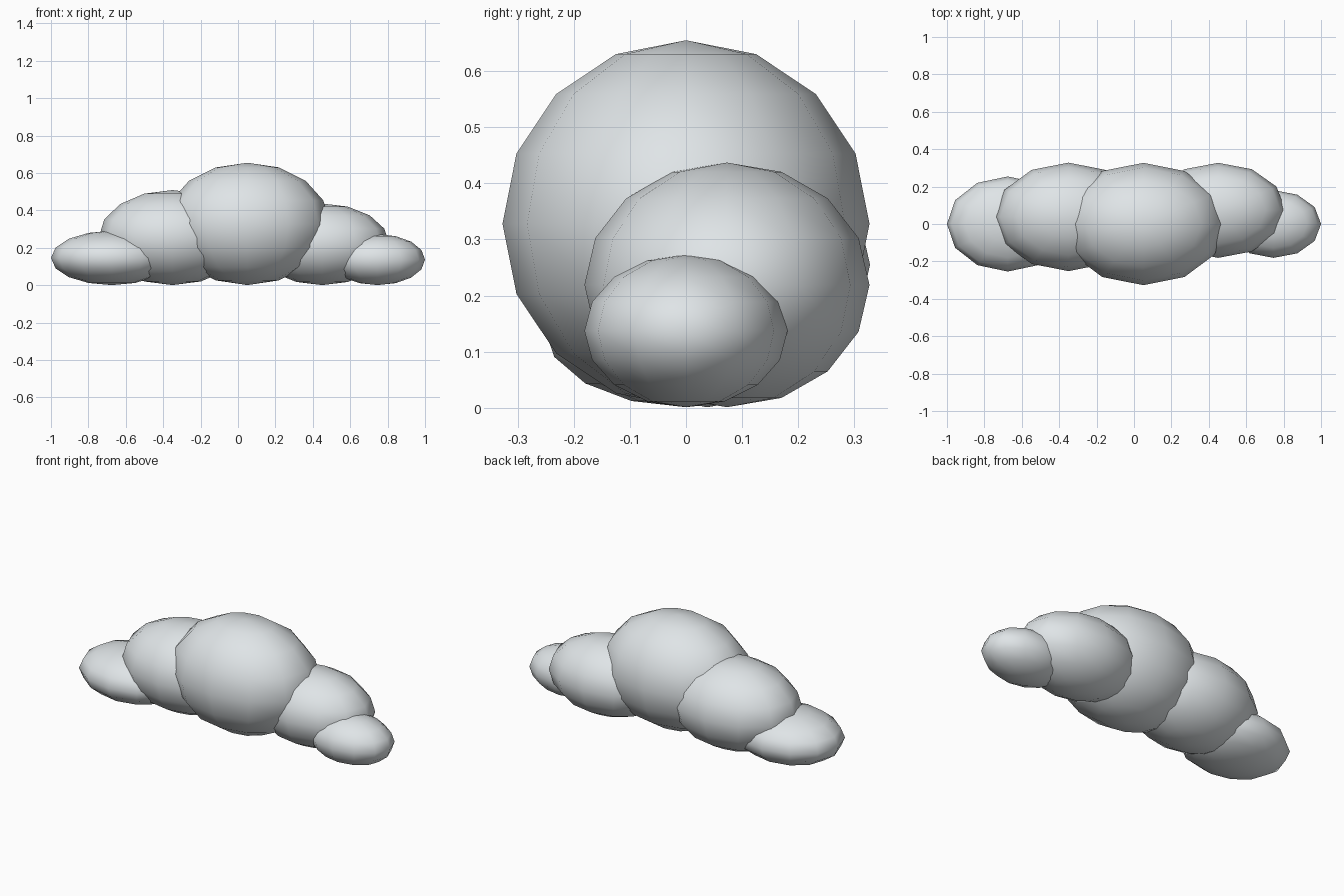
import bpy

if "Cube" in bpy.data.objects:
    bpy.data.objects.remove(bpy.data.objects["Cube"])

# One pale cloud colour
white = bpy.data.materials.new("cloud_white")
white.diffuse_color = (0.75, 0.79, 0.81, 1.0)
white.use_nodes = True
white.node_tree.nodes["Principled BSDF"].inputs["Base Color"].default_value = white.diffuse_color


def puff(name, centre, radii):
    """Smooth low-poly ellipsoid with 12 segments and 8 rings."""
    bpy.ops.mesh.primitive_uv_sphere_add(segments=12, ring_count=8, radius=1, location=centre)
    ob = bpy.context.object
    ob.name = name
    ob.scale = radii
    bpy.ops.object.transform_apply(location=False, rotation=False, scale=True)
    bpy.ops.object.shade_smooth()
    ob.data.materials.append(white)


# Cloud puffs, all resting on the ground: name, x, y, radii
for name, x, y, rx, ry, rz in [
    ("centre_puff", 0.05, 0.0, 0.44, 0.327, 0.327),
    ("left_puff", -0.35, 0.038, 0.395, 0.29, 0.254),
    ("right_puff", 0.45, 0.073, 0.36, 0.254, 0.218),
    ("far_left_puff", -0.675, 0.0, 0.325, 0.254, 0.145),
    ("far_right_puff", 0.746, 0.0, 0.254, 0.181, 0.136),
]:
    puff(name, (x, y, rz + 0.001), (rx, ry, rz))
